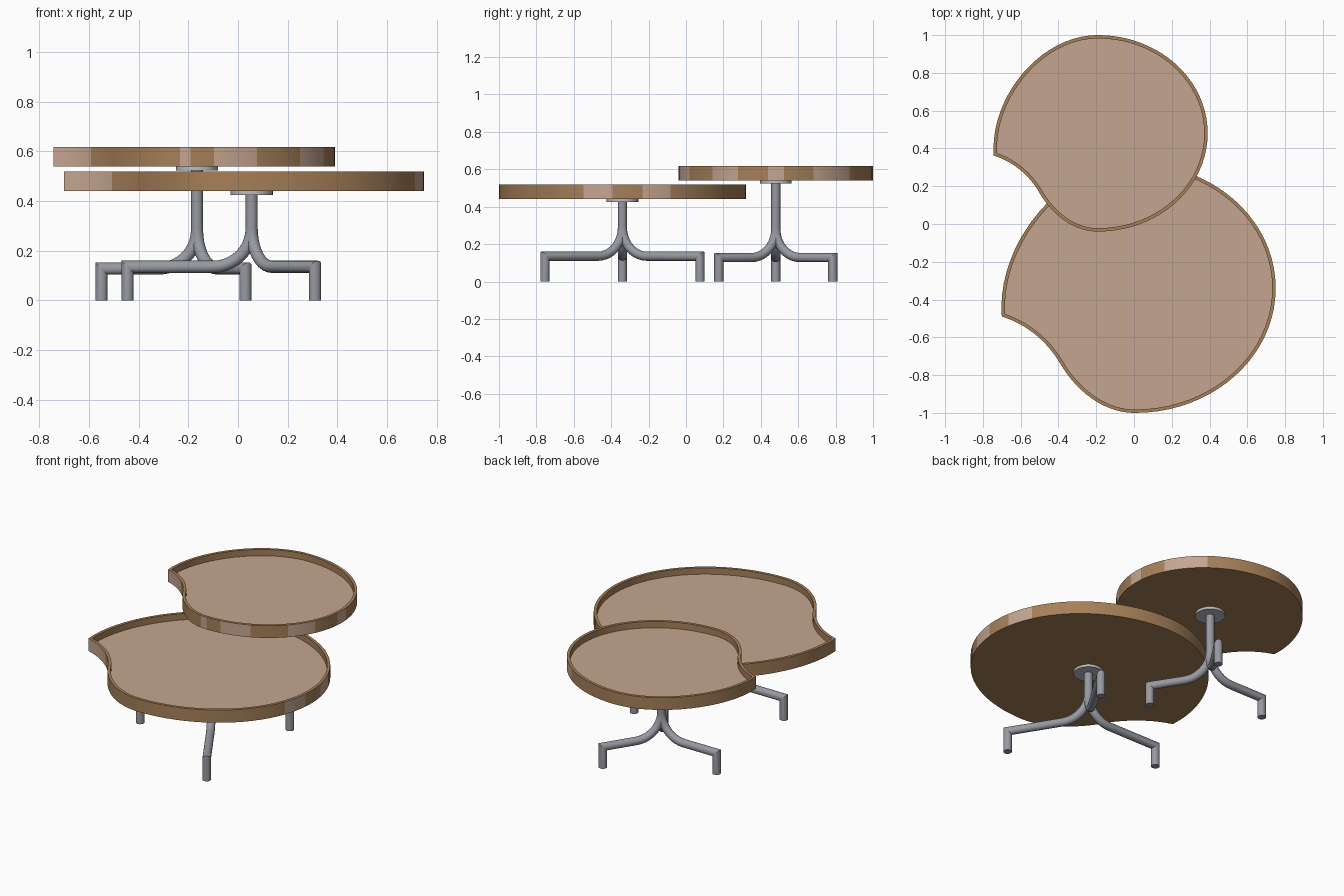
import bpy, bmesh, math
from mathutils import Vector
from mathutils.geometry import interpolate_bezier

if "Cube" in bpy.data.objects:
    bpy.data.objects.remove(bpy.data.objects["Cube"])


def material(name, rgb):
    m = bpy.data.materials.new(name)
    m.diffuse_color = (*rgb, 1)
    m.use_nodes = True
    m.node_tree.nodes["Principled BSDF"].inputs["Base Color"].default_value = m.diffuse_color
    return m


TAN = material("tan top", (0.56, 0.38, 0.28))
BROWN = material("wood brown", (0.38, 0.215, 0.10))
STEEL = material("grey metal", (0.31, 0.32, 0.36))
PLATE = material("light grey metal", (0.50, 0.51, 0.53))


def finish(bm, name, mats, angle=35):
    bmesh.ops.recalc_face_normals(bm, faces=bm.faces)
    me = bpy.data.meshes.new(name)
    bm.to_mesh(me)
    bm.free()
    for m in mats:
        me.materials.append(m)
    ob = bpy.data.objects.new(name, me)
    bpy.context.collection.objects.link(ob)
    bpy.ops.object.select_all(action='DESELECT')
    ob.select_set(True)
    bpy.context.view_layer.objects.active = ob
    bpy.ops.object.shade_smooth_by_angle(angle=math.radians(angle))
    return ob


# Tray outline: counter-clockwise bezier segments (knot, handle, handle, knot)
OUTLINE = [
    ((-.70, -.49), (-.57, -.53), (-.46, -.62), (-.39, -.74)),   # concave bite
    ((-.39, -.74), (-.32, -.86), (-.18, -1.0), (.005, -1.0)),
    ((.005, -1.0), (.417, -1.0), (.75, -.705), (.75, -.34)),
    ((.75, -.34), (.75, .025), (.417, .32), (.005, .32)),
    ((.005, .32), (-.385, .32), (-.73, -.10), (-.70, -.49)),
]


def outline(fit):
    pts = []
    for a, h1, h2, b in OUTLINE:
        seg = interpolate_bezier(Vector(a), Vector(h1), Vector(h2), Vector(b), 21)
        pts += [Vector(fit(p.x, p.y)) for p in seg[:-1]]
    return pts


def inset(pts, d):
    out = []
    n = len(pts)
    for i, p in enumerate(pts):
        e1 = (p - pts[i - 1]).normalized()
        e2 = (pts[(i + 1) % n] - p).normalized()
        n1, n2 = Vector((-e1.y, e1.x)), Vector((-e2.y, e2.x))
        out.append(p + (n1 + n2) * d / (1 + n1.dot(n2)))
    return out


def tray(name, fit, z0, z1, depth, centre, bands):
    outer = outline(fit)
    inner = inset(outer, 0.018)
    n = len(outer)
    bm = bmesh.new()
    rings = [[bm.verts.new((p.x, p.y, z)) for p in loop] for loop, z in
             ((outer, z0), (outer, z1), (inner, z1), (inner, z1 - depth))]
    for k in range(3):
        for i in range(n):
            j = (i + 1) % n
            f = bm.faces.new((rings[k][i], rings[k][j],
                              rings[k + 1][j], rings[k + 1][i]))
            f.material_index = 1
            # paler veneer strips around the outer edge
            if k == 0:
                c = f.calc_center_median()
                a = math.degrees(math.atan2(c.y - centre[1], c.x - centre[0]))
                if i < 11 or any(lo < a < hi for lo, hi in bands):
                    f.material_index = 0
    bm.faces.new(rings[0]).material_index = 1
    bm.faces.new(rings[3]).material_index = 0
    finish(bm, name, (TAN, BROWN))


def tube(name, centre, angle, path, rad, sides=20):
    """Sweep a circle along an (r, z) path turned to the given angle, mitred at bends."""
    out = Vector((math.cos(angle), math.sin(angle), 0))
    side = Vector((-out.y, out.x, 0))
    base = Vector((*centre, 0))
    path = [Vector(p) for p in path]
    bm = bmesh.new()
    rings = []
    for i, p in enumerate(path):
        d1 = (p - path[i - 1]).normalized() if i else None
        d2 = (path[i + 1] - p).normalized() if i + 1 < len(path) else d1
        d1 = d1 or d2
        n1, n2 = Vector((-d1.y, d1.x)), Vector((-d2.y, d2.x))
        m = (n1 + n2) / (1 + n1.dot(n2))
        ring = []
        for k in range(sides):
            t = math.tau * k / sides
            q = p + m * rad * math.cos(t)
            ring.append(bm.verts.new(base + out * q.x + Vector((0, 0, q.y))
                                     + side * rad * math.sin(t)))
        rings.append(ring)
    for a, b in zip(rings, rings[1:]):
        for k in range(sides):
            j = (k + 1) % sides
            bm.faces.new((a[k], a[j], b[j], b[k]))
    bm.faces.new(rings[0])
    bm.faces.new(rings[-1])
    finish(bm, name, (STEEL,))


def base(name, centre, top, arm_z, feet):
    # three bent tubes sharing one upright
    bend = 0.155
    for i, (deg, reach) in enumerate(feet):
        path = [(0, top)]
        for k in range(11):
            t = math.pi / 2 * k / 10
            path.append((bend * (1 - math.cos(t)), arm_z + bend * (1 - math.sin(t))))
        path += [(reach, arm_z), (reach, 0)]
        tube(f"{name}_leg_{i + 1}", centre, math.radians(deg), path, 0.0245)
    # round mounting plate
    bm = bmesh.new()
    bmesh.ops.create_cone(bm, cap_ends=True, segments=32, radius1=0.085,
                          radius2=0.085, depth=0.016)
    bmesh.ops.translate(bm, verts=bm.verts, vec=(*centre, top - 0.004))
    finish(bm, name + "_mounting_plate", (PLATE,))


# Low table
tray("low_tray", lambda x, y: (x, y), 0.44, 0.52, 0.04, (0.02, -0.34),
     [(-18, -5), (8, 22)])
base("low_table", (0.055, -0.34), 0.436, 0.135,
     [(180, 0.50), (58.4, 0.487), (-58.4, 0.487)])

# High table: same outline, smaller
tray("high_tray", lambda x, y: (0.39 - (0.75 - x) * 0.781, -0.04 + (y + 1) * 0.788),
     0.54, 0.617, 0.04, (-0.18, 0.48),
     [(-95, -90), (-79, -62), (-38, -22), (-4, 5), (23, 49)])
base("high_table", (-0.165, 0.48), 0.536, 0.128,
     [(180, 0.385), (57.4, 0.362), (-57.4, 0.362)])
